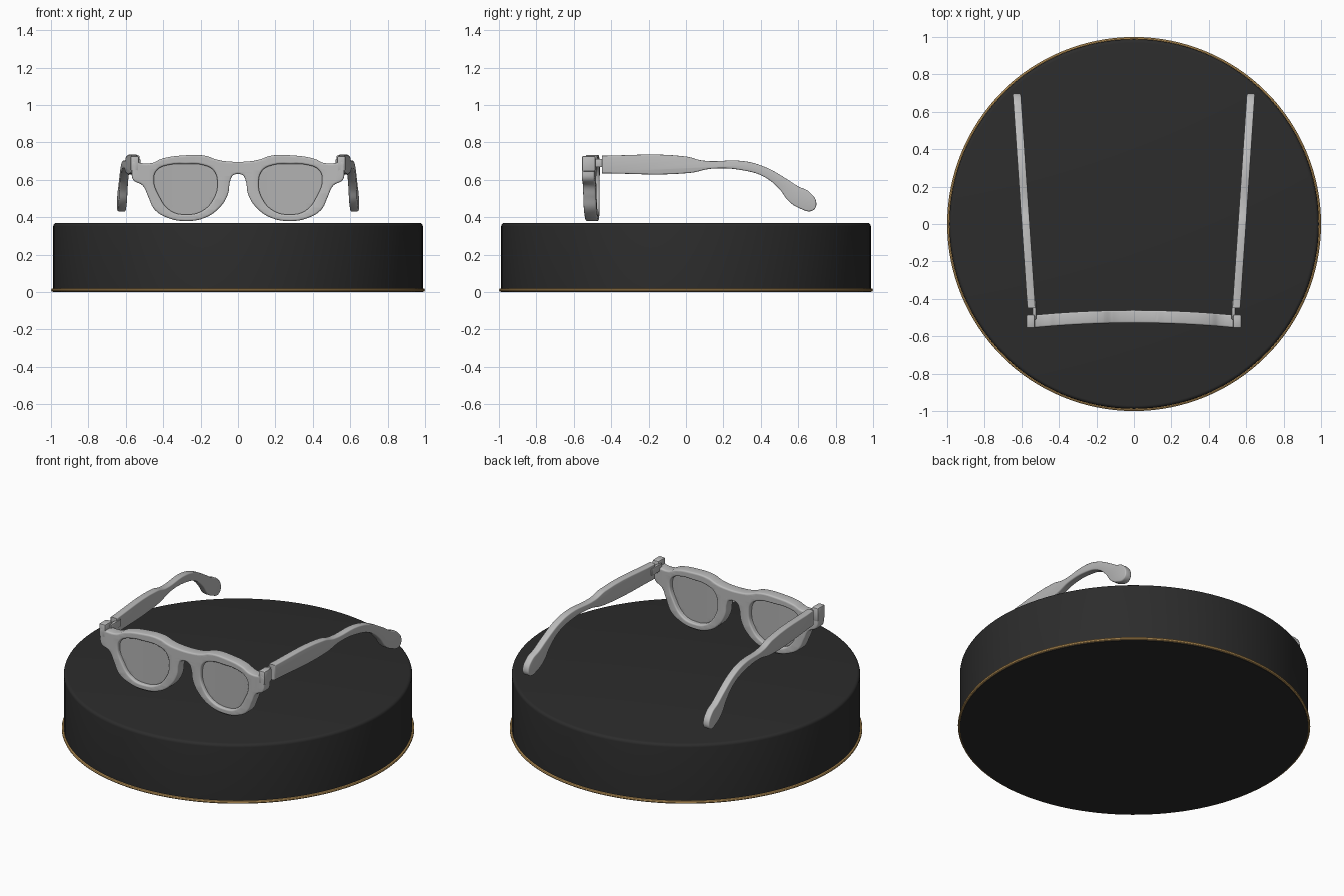
import bpy, bmesh, math

cube = bpy.data.objects.get("Cube")
if cube:
    bpy.data.objects.remove(cube, do_unlink=True)


def material(name, color):
    m = bpy.data.materials.new(name)
    m.use_nodes = True
    m.diffuse_color = (*color, 1)
    m.node_tree.nodes["Principled BSDF"].inputs["Base Color"].default_value = (*color, 1)
    return m


black = material("matte black", (0.025, 0.025, 0.025))
gold = material("gold trim", (0.60, 0.36, 0.12))
grey = material("frame grey", (0.50, 0.50, 0.50))
lens_grey = material("lens grey", (0.44, 0.44, 0.44))


def finish(bm, name, mat, angle=35):
    """Turn a bmesh into a smooth-by-angle object."""
    me = bpy.data.meshes.new(name)
    bm.to_mesh(me)
    bm.free()
    me.materials.clear()
    me.materials.append(mat)
    for p in me.polygons:
        p.use_smooth = True
        p.material_index = 0
    me.set_sharp_from_angle(angle=math.radians(angle))
    ob = bpy.data.objects.new(name, me)
    bpy.context.collection.objects.link(ob)
    return ob


def slab(outlines, half, bevel, corners=()):
    """Rounded slab filled from smooth closed outlines; corner indices stay sharp."""
    cu = bpy.data.curves.new("outline", 'CURVE')
    cu.dimensions = '2D'
    cu.fill_mode = 'BOTH'
    cu.resolution_u = 6
    cu.extrude = half - bevel
    cu.bevel_depth = bevel
    cu.bevel_resolution = 2
    cu.offset = -bevel
    for pts in outlines:
        sp = cu.splines.new('BEZIER')
        sp.bezier_points.add(len(pts) - 1)
        sp.use_cyclic_u = True
        for i, (bp, (a, b)) in enumerate(zip(sp.bezier_points, pts)):
            bp.co = (a, b, 0)
            kind = 'VECTOR' if i in corners else 'AUTO'
            bp.handle_left_type = bp.handle_right_type = kind
    ob = bpy.data.objects.new("outline", cu)
    bpy.context.collection.objects.link(ob)
    bpy.context.view_layer.update()
    me = bpy.data.meshes.new_from_object(ob.evaluated_get(bpy.context.evaluated_depsgraph_get()))
    bpy.data.objects.remove(ob, do_unlink=True)
    bm = bmesh.new()
    bm.from_mesh(me)
    bpy.data.meshes.remove(me)
    bmesh.ops.remove_doubles(bm, verts=bm.verts[:], dist=1e-4)
    return bm


def wrap(bm, y):
    """Stand a slab upright and bow its ends forward."""
    for i in range(-13, 14):
        bmesh.ops.bisect_plane(bm, geom=bm.verts[:] + bm.edges[:] + bm.faces[:],
                               plane_co=(i * 0.04, 0, 0), plane_no=(1, 0, 0))
    for v in bm.verts:
        a, b, c = v.co
        v.co = (a, y - c - 0.09 * a * a, b)
    bmesh.ops.recalc_face_normals(bm, faces=bm.faces[:])
    return bm


def block(name, lo, hi, bevel):
    bm = bmesh.new()
    bmesh.ops.create_cube(bm, size=1)
    for v in bm.verts:
        v.co = [l + (h - l) * (c + 0.5) for l, h, c in zip(lo, hi, v.co)]
    bmesh.ops.bevel(bm, geom=bm.edges[:], offset=bevel, segments=2, profile=0.5, affect='EDGES')
    return finish(bm, name, grey)


def lathe(name, profile, mat):
    """Spin a radius/height profile around z."""
    bm = bmesh.new()
    vs = [bm.verts.new((r, 0, z)) for r, z in profile]
    es = [bm.edges.new(p) for p in zip(vs, vs[1:])]
    bmesh.ops.spin(bm, geom=vs + es, cent=(0, 0, 0), axis=(0, 0, 1),
                   angle=math.tau, steps=128, use_merge=False)
    bmesh.ops.remove_doubles(bm, verts=bm.verts[:], dist=1e-5)
    bmesh.ops.recalc_face_normals(bm, faces=bm.faces[:])
    return finish(bm, name, mat)


# Round display base with a rounded top edge and a thin trim ring
R, H, B = 0.988, 0.37, 0.018
arc = [(R - B + B * math.cos(t), H - B + B * math.sin(t))
       for t in (i * math.pi / 8 for i in range(5))]
lathe("display_base", [(0, 0), (R, 0)] + arc + [(0, H)], black)
ring = [(0.991 + 0.009 * math.cos(t), 0.011 + 0.009 * math.sin(t))
        for t in (i * math.tau / 8 for i in range(9))]
lathe("trim_ring", ring, gold)

# Front frame: mirrored half outline with two lens openings
half = [(0.07, 0.70), (0.12, 0.71), (0.17, 0.728), (0.30, 0.73), (0.41, 0.712),
        (0.46, 0.69), (0.52, 0.69), (0.56, 0.70), (0.568, 0.65), (0.56, 0.60),
        (0.51, 0.57), (0.48, 0.51), (0.445, 0.44), (0.37, 0.395), (0.285, 0.38),
        (0.18, 0.396), (0.10, 0.45), (0.055, 0.52), (0.04, 0.60), (0.025, 0.625)]
rim = half + [(-x, z) for x, z in reversed(half)]
opening = [(0.45, 0.61), (0.43, 0.655), (0.37, 0.68), (0.28, 0.685), (0.19, 0.68),
           (0.13, 0.65), (0.11, 0.58), (0.13, 0.50), (0.19, 0.435),
           (0.28, 0.415), (0.36, 0.435), (0.42, 0.51)]
holes = [[(s * x, z) for x, z in opening] for s in (1, -1)]
finish(wrap(slab([rim] + holes, 0.034, 0.009), -0.495), "front_frame", grey)

# Lenses, slightly larger than their openings so they sit in the rim
for side, hole in zip(("left", "right"), holes):
    cx = math.copysign(0.28, hole[0][0])
    grown = [(cx + (x - cx) * 1.04, 0.55 + (z - 0.55) * 1.04) for x, z in hole]
    finish(wrap(slab([grown], 0.008, 0.002), -0.499), side + "_lens", lens_grey)

# Temple arms: side profile, splayed outward towards the tip
arm = [(-0.45, 0.73), (0.0, 0.725), (0.09, 0.703), (0.31, 0.70), (0.42, 0.67),
       (0.53, 0.61), (0.60, 0.565), (0.66, 0.535), (0.697, 0.47), (0.675, 0.435),
       (0.61, 0.447), (0.55, 0.485), (0.50, 0.55), (0.42, 0.615), (0.31, 0.65),
       (0.14, 0.66), (0.02, 0.637), (-0.45, 0.635)]
for side, s in (("left", 1), ("right", -1)):
    bm = slab([arm], 0.022, 0.007, corners=(0, len(arm) - 1))
    for v in bm.verts:
        y, z, c = v.co
        v.co = (c + s * (0.548 + 0.068 * (y + 0.44)), y, z)
    bmesh.ops.recalc_face_normals(bm, faces=bm.faces[:])
    finish(bm, side + "_temple", grey)

    # End piece and hinge joining frame to temple
    def span(a, b):
        return sorted((s * a, s * b))
    for part, (x0, x1), y, z, bev in (
            ("end_piece", span(0.53, 0.574), (-0.556, -0.485), (0.645, 0.728), 0.008),
            ("hinge", span(0.522, 0.542), (-0.51, -0.41), (0.668, 0.712), 0.004)):
        block(f"{side}_{part}", (x0, y[0], z[0]), (x1, y[1], z[1]), bev)
